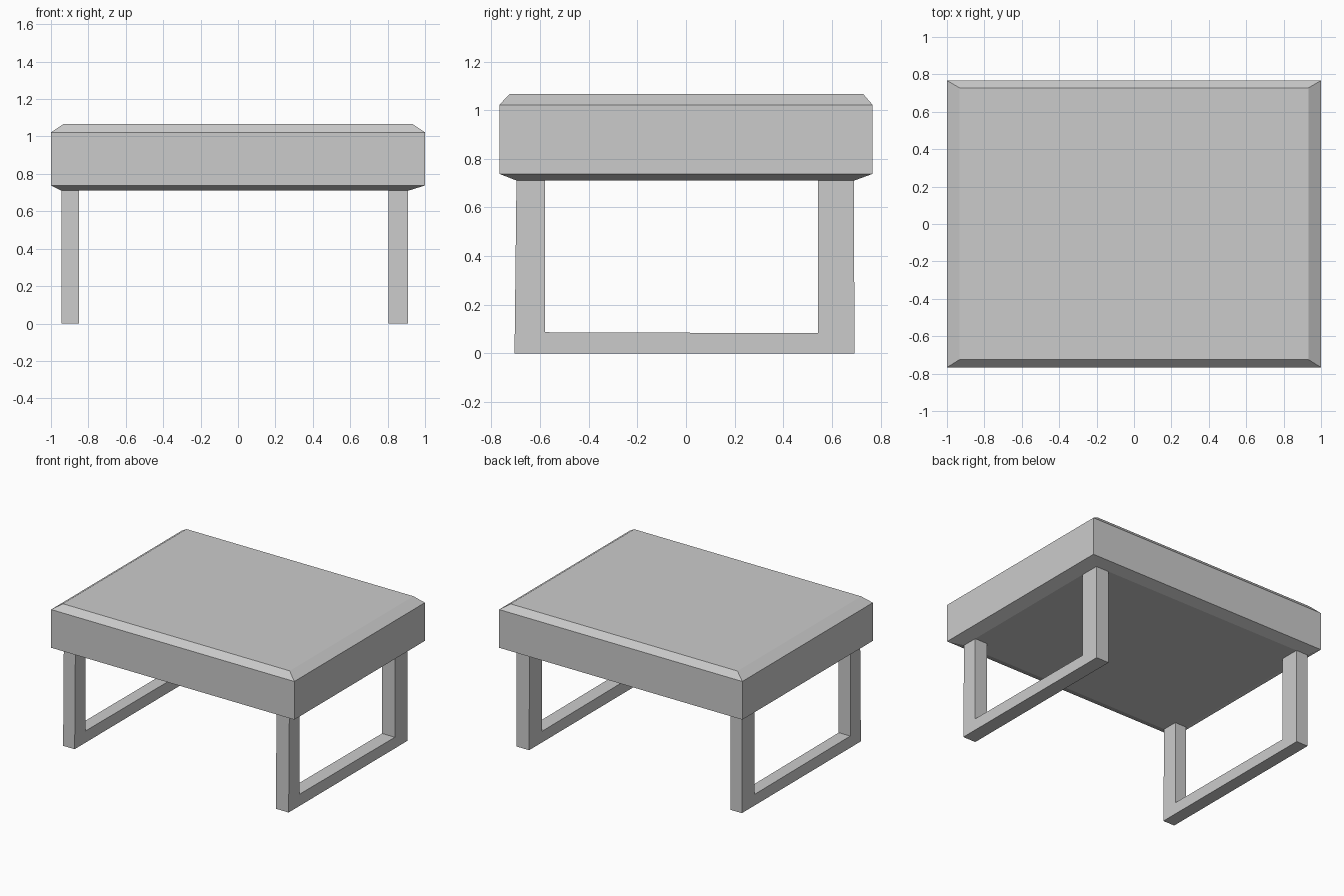
import bpy, bmesh

if "Cube" in bpy.data.objects:
    bpy.data.objects.remove(bpy.data.objects["Cube"])


def make_object(name, bm):
    bmesh.ops.recalc_face_normals(bm, faces=bm.faces)
    mesh = bpy.data.meshes.new(name)
    bm.to_mesh(mesh)
    bm.free()
    obj = bpy.data.objects.new(name, mesh)
    bpy.context.collection.objects.link(obj)
    return obj


def lofted_slab(name, levels):
    """Stack rectangular rings (x0, x1, y0, y1, z) and skin them."""
    bm = bmesh.new()
    rings = [[bm.verts.new(p) for p in ((x0, y0, z), (x1, y0, z), (x1, y1, z), (x0, y1, z))]
             for x0, x1, y0, y1, z in levels]
    for low, high in zip(rings, rings[1:]):
        for i in range(4):
            j = (i + 1) % 4
            bm.faces.new((low[i], low[j], high[j], high[i]))
    bm.faces.new(rings[0][::-1])
    bm.faces.new(rings[-1])
    return make_object(name, bm)


def leg_frame(name, x0, x1, profile):
    """Extrude a (y, z) outline from x0 to x1."""
    bm = bmesh.new()
    face = bm.faces.new([bm.verts.new((x0, y, z)) for y, z in profile])
    side = bmesh.ops.extrude_face_region(bm, geom=[face])["geom"]
    verts = [v for v in side if isinstance(v, bmesh.types.BMVert)]
    bmesh.ops.translate(bm, verts=verts, vec=(x1 - x0, 0, 0))
    return make_object(name, bm)


# Thick top with chamfered upper and lower rims
lofted_slab("table_top", [
    (-0.945, 0.91, -0.695, 0.69, 0.71),
    (-1.0, 1.0, -0.767, 0.767, 0.738),
    (-1.0, 1.0, -0.767, 0.767, 1.022),
    (-0.933, 0.933, -0.725, 0.728, 1.067),
])

# U-shaped leg frames, open at the top
u_profile = [(-0.705, 0), (0.693, 0), (0.69, 0.71), (0.543, 0.71),
             (0.543, 0.083), (-0.58, 0.087), (-0.58, 0.71), (-0.697, 0.71)]
for name, x0, x1 in (("left_leg_frame", -0.945, -0.85), ("right_leg_frame", 0.805, 0.91)):
    leg_frame(name, x0, x1, u_profile)
